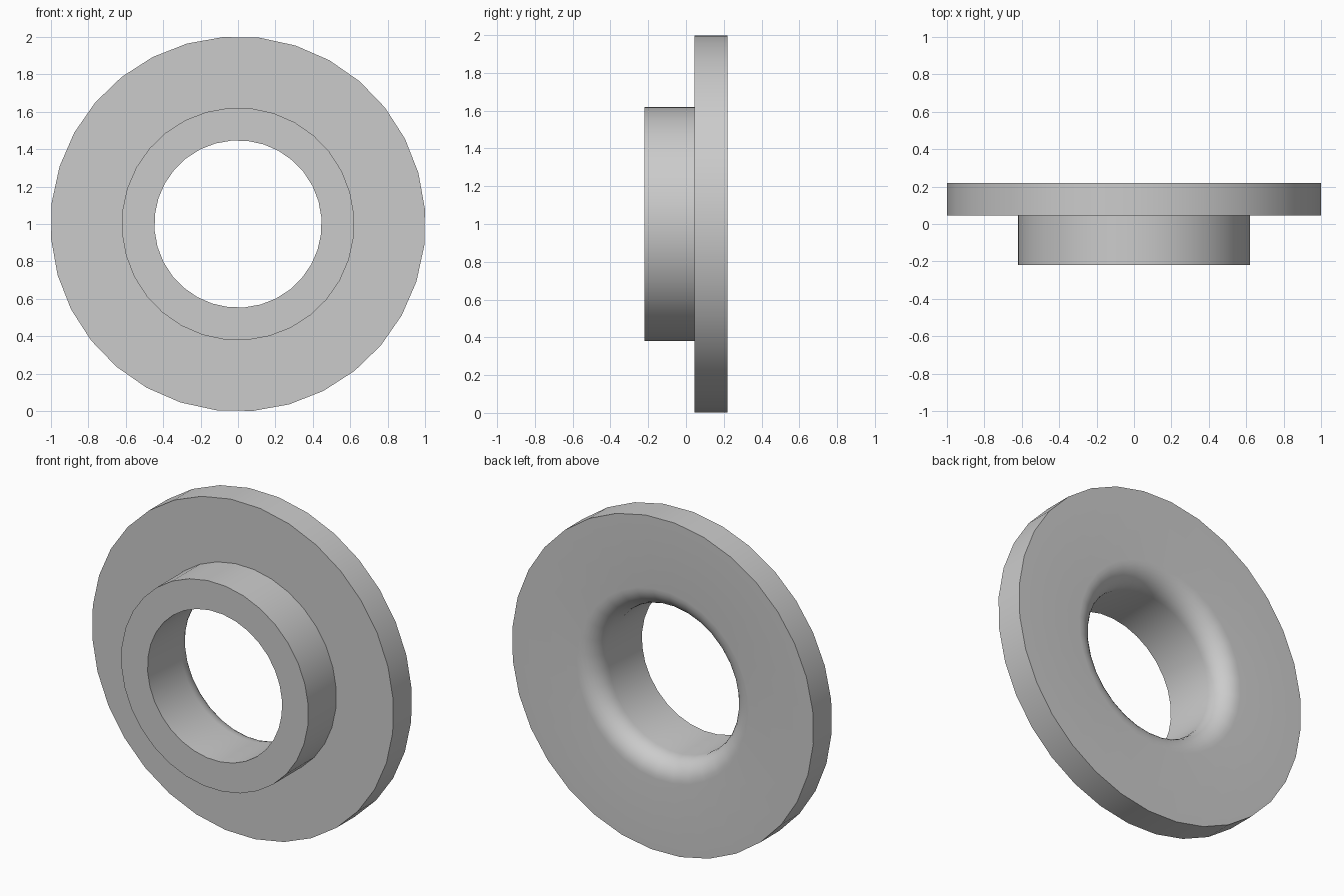
import bpy
import bmesh
from math import cos, sin, pi, radians
from mathutils import Matrix, Vector

cube = bpy.data.objects.get("Cube")
if cube:
    bpy.data.objects.remove(cube, do_unlink=True)

SIDES = 32
BORE, HUB, RIM = 0.447, 0.622, 1.002   # radii
FRONT, STEP, BACK = -0.22, 0.045, 0.22  # depths along y
FILLET = 0.125
FILLET_STEPS = 8

grey = bpy.data.materials.new("plain grey")
grey.use_nodes = True
colour = (0.6, 0.6, 0.6, 1)
grey.diffuse_color = colour
grey.node_tree.nodes["Principled BSDF"].inputs["Base Color"].default_value = colour

# Cross-section (radius, depth): stepped outside, rounded mouth at the back
profile = [(BORE, FRONT), (HUB, FRONT), (HUB, STEP), (RIM, STEP), (RIM, BACK)]
for i in range(FILLET_STEPS + 1):
    a = pi / 2 * i / FILLET_STEPS
    profile.append((BORE + FILLET * (1 - sin(a)), BACK - FILLET * (1 - cos(a))))

# Revolve the closed section around the y axis
bm = bmesh.new()
verts = [bm.verts.new((r, y, 0)) for r, y in profile]
edges = [bm.edges.new((v, verts[(i + 1) % len(verts)])) for i, v in enumerate(verts)]
bmesh.ops.spin(bm, geom=verts + edges, cent=(0, 0, 0), axis=(0, 1, 0),
               angle=2 * pi, steps=SIDES, use_merge=True)
bmesh.ops.remove_doubles(bm, verts=bm.verts, dist=0.0005)
bmesh.ops.transform(bm, matrix=Matrix.Rotation(radians(-4.6), 4, "Y"), verts=bm.verts)
bmesh.ops.translate(bm, vec=Vector((0, 0, 1)), verts=bm.verts)
bmesh.ops.recalc_face_normals(bm, faces=bm.faces)

mesh = bpy.data.meshes.new("flanged_bushing")
bm.to_mesh(mesh)
bm.free()
mesh.materials.append(grey)
bushing = bpy.data.objects.new("flanged_bushing", mesh)
bpy.context.collection.objects.link(bushing)

# Smooth round walls, crisp rims
bpy.ops.object.select_all(action="DESELECT")
bushing.select_set(True)
bpy.context.view_layer.objects.active = bushing
bpy.ops.object.shade_smooth_by_angle(angle=radians(30))
